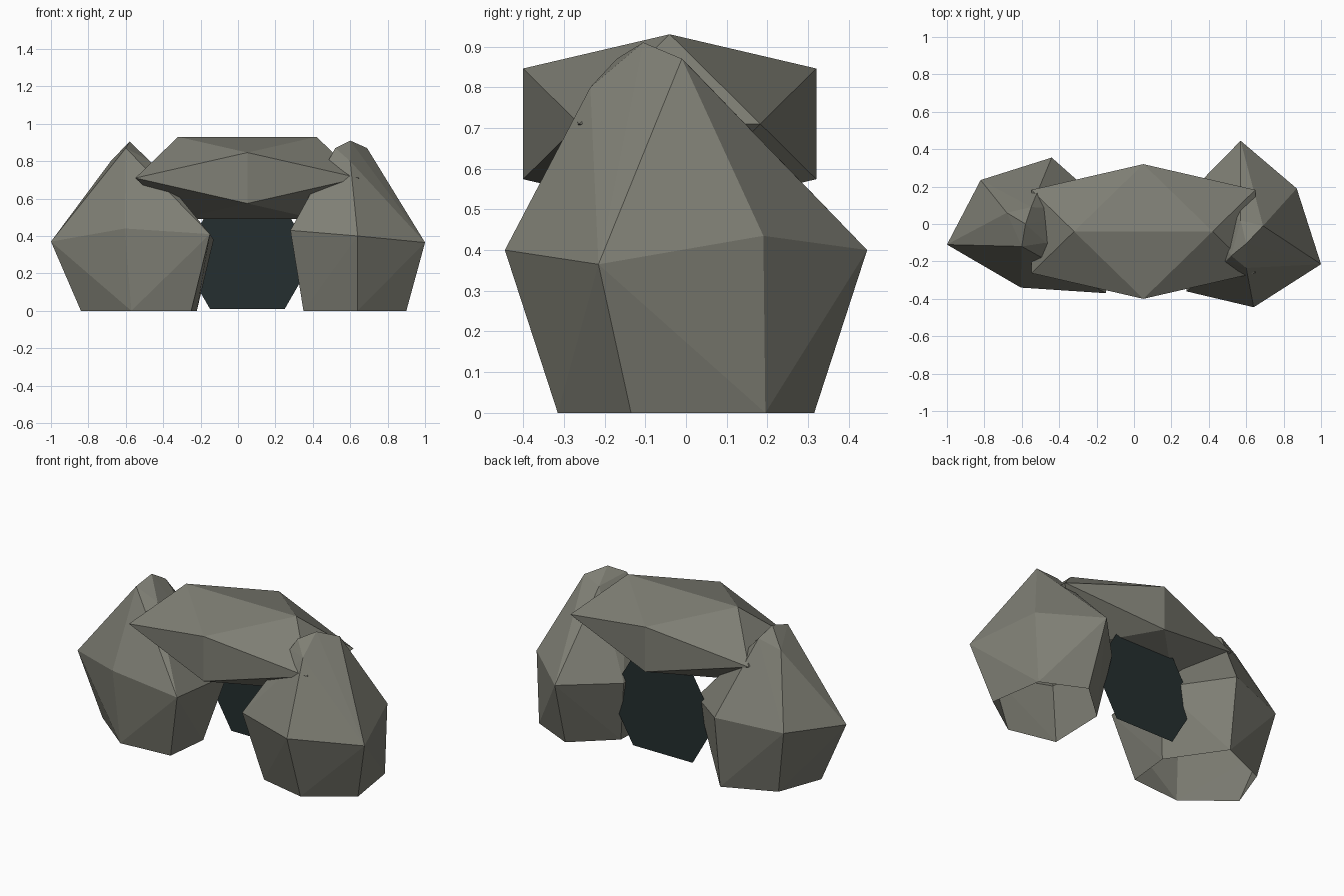
import bpy, bmesh

if "Cube" in bpy.data.objects:
    bpy.data.objects.remove(bpy.data.objects["Cube"])


def material(name, rgb):
    m = bpy.data.materials.new(name)
    m.diffuse_color = (*rgb, 1)
    m.use_nodes = True
    m.node_tree.nodes["Principled BSDF"].inputs["Base Color"].default_value = m.diffuse_color
    return m


rock = material("grey stone", (0.21, 0.21, 0.175))
dark = material("dark hollow", (0.018, 0.028, 0.029))


def finish(name, bm, mat):
    me = bpy.data.meshes.new(name)
    bm.normal_update()
    bm.to_mesh(me)
    bm.free()
    me.materials.append(mat)
    ob = bpy.data.objects.new(name, me)
    bpy.context.collection.objects.link(ob)
    return ob


def boulder(name, points):
    """Faceted stone: convex hull of a few corner points, open where it meets the ground."""
    bm = bmesh.new()
    for p in points:
        bm.verts.new(p)
    bmesh.ops.convex_hull(bm, input=bm.verts[:])
    loose = [v for v in bm.verts if not v.link_faces]
    bmesh.ops.delete(bm, geom=loose, context='VERTS')
    bmesh.ops.recalc_face_normals(bm, faces=bm.faces[:])
    ground = [f for f in bm.faces if all(v.co.z < 0.001 for v in f.verts)]
    bmesh.ops.delete(bm, geom=ground, context='FACES')
    return finish(name, bm, rock)


# Left boulder: foot ring, belly ring, crown
boulder("left_boulder", [
    (-0.84, -0.10, 0), (-0.57, -0.315, 0), (-0.25, -0.29, 0),
    (-0.22, -0.02, 0), (-0.44, 0.30, 0), (-0.74, 0.17, 0),
    (-1.0, -0.11, 0.37), (-0.605, -0.34, 0.44), (-0.15, -0.37, 0.41),
    (-0.13, 0.08, 0.38), (-0.44, 0.355, 0.44), (-0.82, 0.235, 0.40),
    (-0.60, -0.12, 0.87), (-0.58, 0.0, 0.905), (-0.68, 0.06, 0.80),
    (-0.55, 0.09, 0.85), (-0.47, -0.1, 0.80)])

# Right boulder
boulder("right_boulder", [
    (0.64, -0.315, 0), (0.90, -0.135, 0), (0.85, 0.195, 0),
    (0.59, 0.315, 0), (0.36, 0.11, 0), (0.35, -0.25, 0),
    (0.64, -0.445, 0.40), (1.0, -0.215, 0.365), (0.87, 0.19, 0.435),
    (0.57, 0.445, 0.40), (0.30, 0.17, 0.38), (0.28, -0.36, 0.43),
    (0.69, -0.01, 0.87), (0.60, -0.105, 0.91), (0.52, -0.17, 0.87),
    (0.49, -0.20, 0.81), (0.60, -0.235, 0.80), (0.57, 0.02, 0.84)])

# Lintel stone: stretched icosahedron lying across the two boulders
PHI = 1.618
corners = []
for a in (-1, 1):
    for b in (-1, 1):
        corners += [(a, 0, b * PHI), (0, a * PHI, b), (a * PHI, b, 0)]
boulder("lintel_stone", [(0.05 + 0.37 * x, -0.04 + 0.2225 * y, 0.71 + 0.136 * z)
                         for x, y, z in corners])

# Dark hexagonal cave opening
bm = bmesh.new()
hexagon = [(-0.20, -0.27), (0.20, -0.27), (0.355, 0), (0.20, 0.27), (-0.20, 0.27), (-0.355, 0)]
bm.faces.new([bm.verts.new((0.05 + x, 0.15, 0.28 + z)) for x, z in hexagon])
finish("cave_opening", bm, dark)
